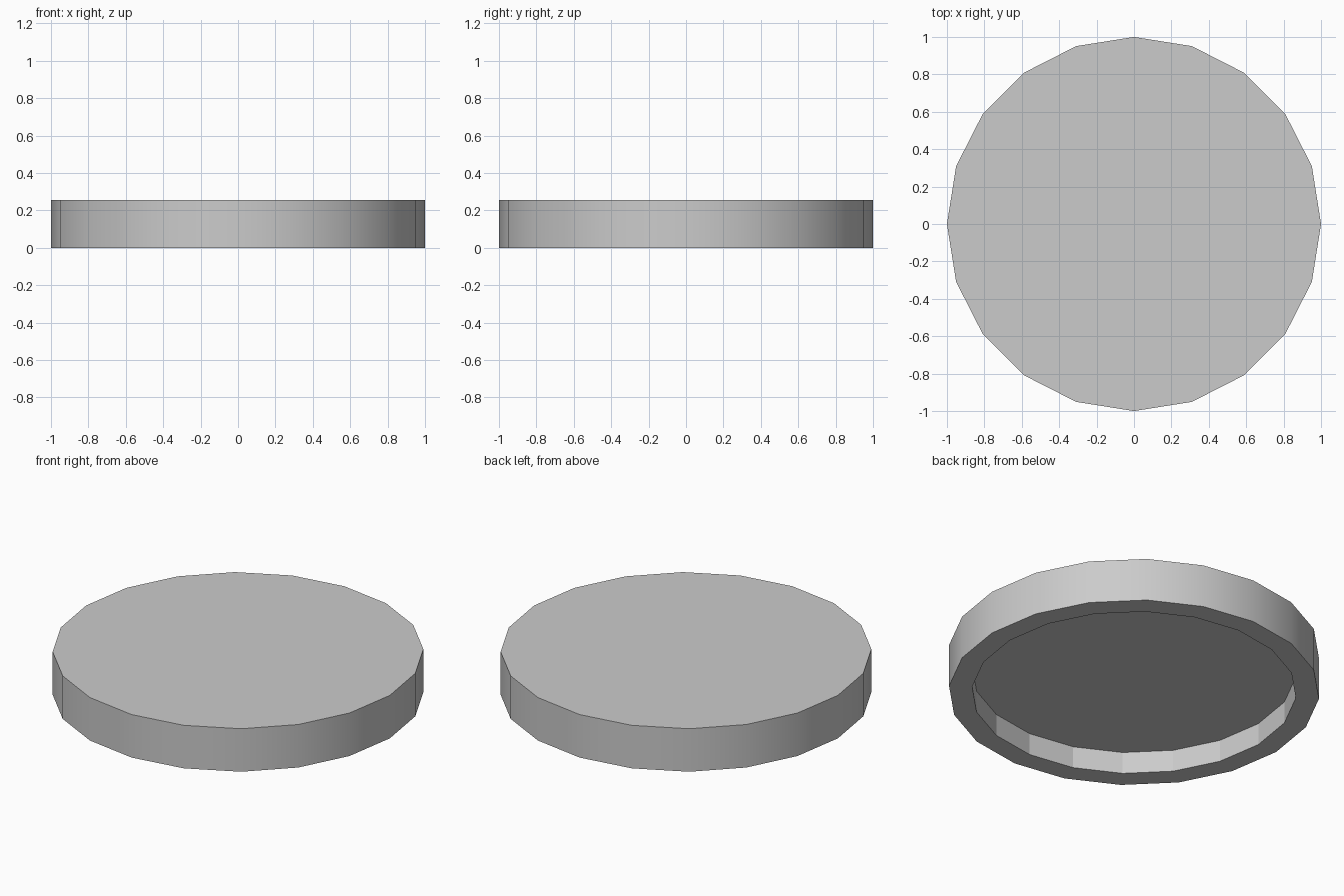
import bpy, bmesh, math

if "Cube" in bpy.data.objects:
    bpy.data.objects.remove(bpy.data.objects["Cube"])

SIDES = 20
R_OUT, R_IN = 1.0, 0.875
HEIGHT, RECESS = 0.256, 0.13

bm = bmesh.new()


def ring(radius, z):
    return [bm.verts.new((radius * math.cos(math.tau * i / SIDES),
                          radius * math.sin(math.tau * i / SIDES), z))
            for i in range(SIDES)]


def bridge(a, b, smooth=False):
    for i in range(SIDES):
        j = (i + 1) % SIDES
        bm.faces.new((a[i], a[j], b[j], b[i])).smooth = smooth


top = ring(R_OUT, HEIGHT)
bottom = ring(R_OUT, 0)
rim = ring(R_IN, 0)
ceiling = ring(R_IN, RECESS)

# Top surface, smooth outer wall, bottom rim, faceted recess wall and its ceiling
bm.faces.new(top)
bridge(bottom, top, smooth=True)
bridge(rim, bottom)
bridge(ceiling, rim)
bm.faces.new(ceiling[::-1])
bmesh.ops.recalc_face_normals(bm, faces=bm.faces)

# Keep every edge sharp except those between outer wall faces
for e in bm.edges:
    e.smooth = all(f.smooth for f in e.link_faces)

mesh = bpy.data.meshes.new("round_lid")
bm.to_mesh(mesh)
bm.free()
lid = bpy.data.objects.new("round_lid", mesh)
bpy.context.collection.objects.link(lid)
